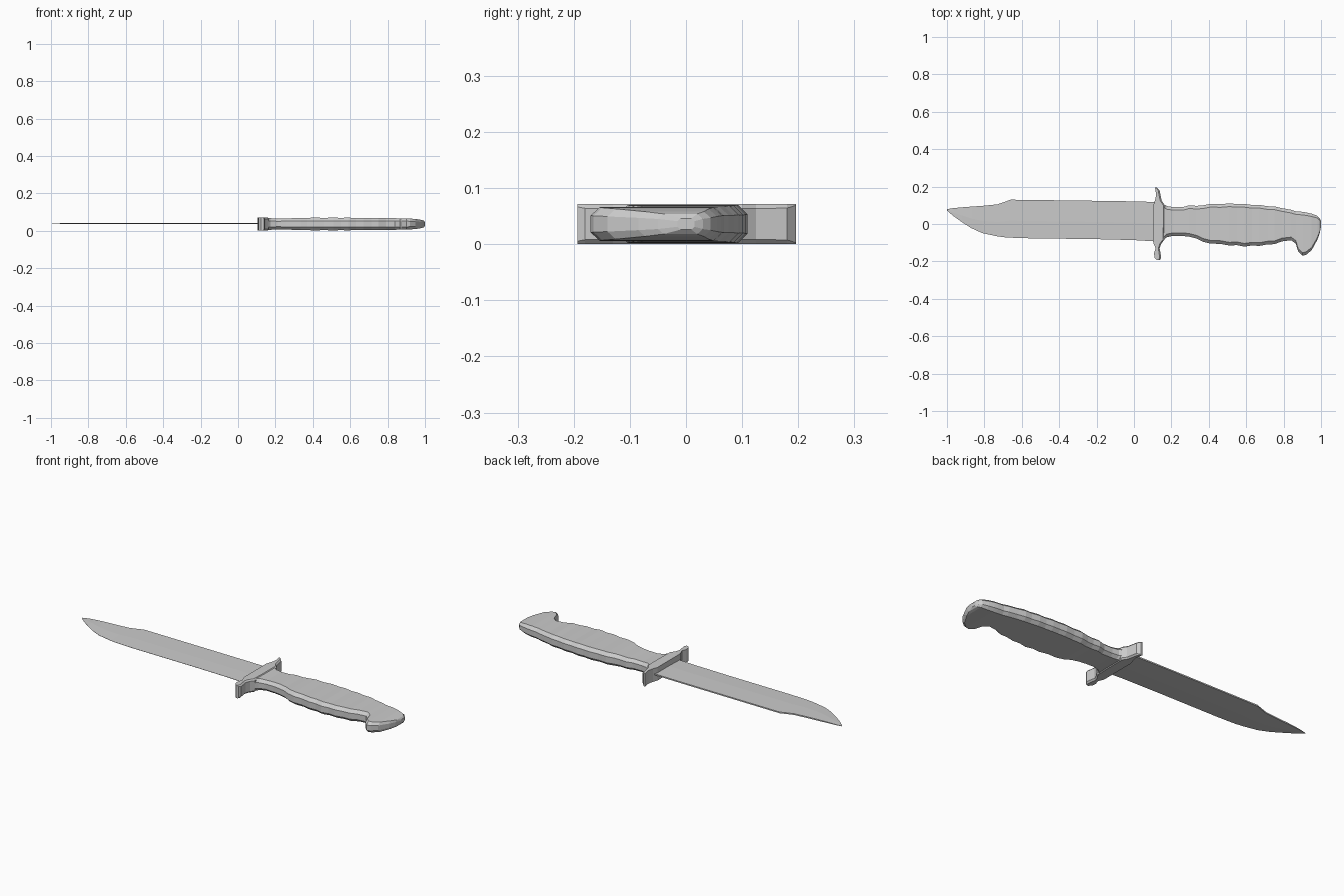
import bpy, bmesh

MID = 0.036  # height of the knife's centre plane


def finish(name, bm):
    bmesh.ops.recalc_face_normals(bm, faces=bm.faces)
    mesh = bpy.data.meshes.new(name)
    bm.to_mesh(mesh)
    bm.free()
    obj = bpy.data.objects.new(name, mesh)
    bpy.context.collection.objects.link(obj)
    return obj


def loft(name, sections):
    """Skin a list of equal-length point rings and cap both ends."""
    bm = bmesh.new()
    rings = [[bm.verts.new(p) for p in s] for s in sections]
    n = len(rings[0])
    for a, b in zip(rings, rings[1:]):
        for i in range(n):
            j = (i + 1) % n
            bm.faces.new((a[i], a[j], b[j], b[i]))
    bm.faces.new(rings[0])
    bm.faces.new(rings[-1])
    return finish(name, bm)


# Blade: x, cutting edge y, spine y; thick at the spine, thin at the edge
blade = [(-1.0, 0.072, 0.079), (-0.965, 0.042, 0.085), (-0.92, 0.01, 0.089),
         (-0.87, -0.022, 0.093), (-0.81, -0.049, 0.097), (-0.73, -0.066, 0.105),
         (-0.69, -0.071, 0.119), (-0.66, -0.073, 0.13), (-0.58, -0.076, 0.129),
         (-0.2, -0.081, 0.124), (0.0, -0.086, 0.121), (0.13, -0.094, 0.117)]


def blade_section(x, lo, hi):
    t = 0.0035 * min(1, 0.25 + (x + 1) * 6)
    z = MID + 0.003 - max(0, -0.94 - x) * 0.05
    bevel = lo + (hi - lo) * 0.45
    return [(x, lo, z - 0.0006), (x, bevel, z - t), (x, hi, z - t),
            (x, hi, z + t), (x, bevel, z + t), (x, lo, z + 0.0006)]


loft("blade", [blade_section(*s) for s in blade])

# Handle with grip waves and hooked pommel: x, lower y, upper y, half thickness
handle = [(0.12, -0.11, 0.12, 0.034), (0.15, -0.095, 0.112, 0.033),
          (0.175, -0.071, 0.096, 0.031), (0.21, -0.063, 0.090, 0.029),
          (0.26, -0.064, 0.090, 0.030), (0.295, -0.068, 0.100, 0.031),
          (0.335, -0.078, 0.097, 0.031), (0.37, -0.095, 0.100, 0.033),
          (0.41, -0.105, 0.108, 0.034), (0.46, -0.106, 0.106, 0.033),
          (0.51, -0.115, 0.110, 0.034), (0.55, -0.113, 0.107, 0.033),
          (0.59, -0.121, 0.107, 0.034), (0.63, -0.115, 0.102, 0.032),
          (0.67, -0.117, 0.102, 0.033), (0.715, -0.109, 0.095, 0.032),
          (0.75, -0.108, 0.094, 0.033), (0.79, -0.093, 0.085, 0.031),
          (0.84, -0.087, 0.076, 0.031), (0.865, -0.105, 0.068, 0.030),
          (0.878, -0.148, 0.067, 0.030), (0.90, -0.170, 0.065, 0.030),
          (0.92, -0.165, 0.062, 0.029), (0.95, -0.140, 0.055, 0.027),
          (0.98, -0.085, 0.044, 0.022), (0.993, -0.05, 0.03, 0.018),
          (1.0, -0.015, 0.015, 0.010)]


def handle_section(x, lo, hi, h):
    c = min(0.017, h * 0.55, (hi - lo) * 0.3)
    w = h * 0.5
    return [(x, lo, MID - w), (x, lo + c, MID - h), (x, hi - c, MID - h), (x, hi, MID - w),
            (x, hi, MID + w), (x, hi - c, MID + h), (x, lo + c, MID + h), (x, lo, MID + w)]


loft("handle", [handle_section(*s) for s in handle])

# Guard: y, front x, rear x, listed from the lower quillon to the upper one
guard = [(-0.193, 0.122, 0.138), (-0.18, 0.110, 0.145), (-0.155, 0.107, 0.142),
         (-0.13, 0.116, 0.137), (-0.105, 0.105, 0.146), (-0.085, 0.103, 0.162),
         (0.0, 0.103, 0.165), (0.10, 0.103, 0.165), (0.125, 0.112, 0.148),
         (0.155, 0.119, 0.142), (0.18, 0.115, 0.137), (0.196, 0.112, 0.120)]


def guard_section(y, front, rear):
    c = min(0.008, (rear - front) * 0.35)
    return [(front, y, 0), (rear - c, y, 0), (rear, y, c), (rear, y, 0.072 - c),
            (rear - c, y, 0.072), (front, y, 0.072)]


loft("guard", [guard_section(*s) for s in guard])
